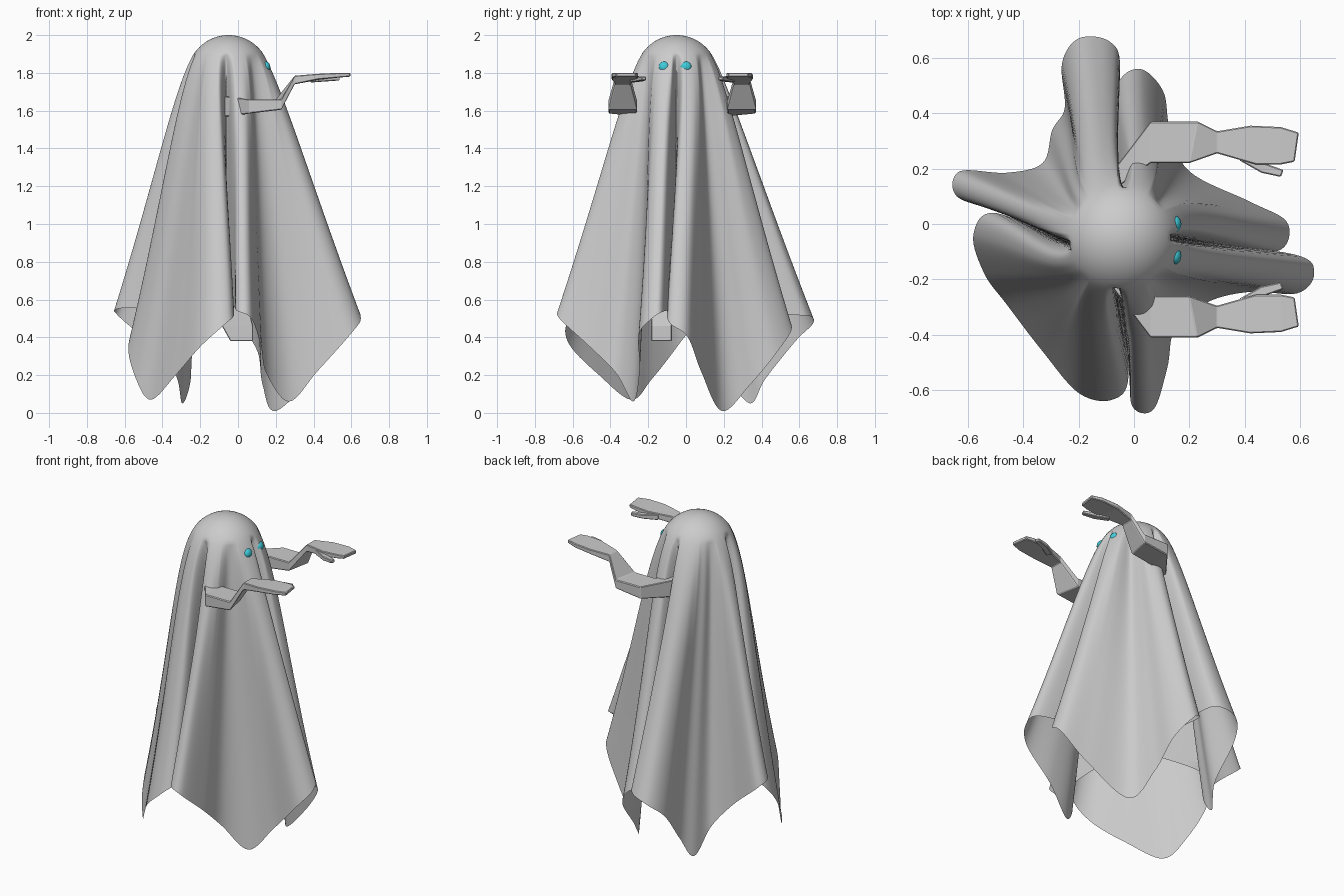
import bpy, bmesh, math
from mathutils import Vector as V

if "Cube" in bpy.data.objects:
    bpy.data.objects.remove(bpy.data.objects["Cube"])


def make(name, verts, faces, smooth=False):
    me = bpy.data.meshes.new(name)
    me.from_pydata(verts, [], faces)
    bm = bmesh.new()
    bm.from_mesh(me)
    bmesh.ops.recalc_face_normals(bm, faces=bm.faces)
    bm.to_mesh(me)
    bm.free()
    for p in me.polygons:
        p.use_smooth = smooth
    ob = bpy.data.objects.new(name, me)
    bpy.context.collection.objects.link(ob)
    return ob


# --- Draped sheet: hem loop (x, y, z), folds and corners in turn from +x ---
hem = [V(p) for p in (
    (.17, -.06, .54), (.45, -.10, .52), (.545, -.08, .47), (.55, .01, .40), (.42, .08, .22),
    (.20, .19, .01), (.13, .34, .15), (.105, .48, .32), (.02, .56, .45), (-.065, .49, .50),
    (-.09, .22, .55), (-.05, .56, .52), (-.09, .66, .51), (-.20, .67, .47), (-.26, .58, .38),
    (-.25, .42, .18), (-.295, .34, .05), (-.33, .22, .20), (-.46, .185, .36), (-.63, .19, .51),
    (-.64, .10, .55), (-.48, .04, .56), (-.22, -.08, .57), (-.50, .04, .49), (-.58, -.04, .36),
    (-.54, -.18, .18), (-.46, -.29, .07), (-.33, -.46, .20), (-.20, -.61, .35), (-.08, -.635, .46),
    (-.02, -.55, .52), (-.06, -.25, .57), (-.02, -.52, .56), (-.005, -.66, .54), (.07, -.67, .50),
    (.12, -.52, .36), (.15, -.37, .21), (.27, -.28, .06), (.42, -.245, .22), (.59, -.25, .41),
    (.65, -.18, .50), (.58, -.11, .54))]
HEAD = V((-.05, -.05, 1.78))
R, SUB, DOME, ROWS = .22, 8, 10, 44
n = len(hem)
N = n * SUB


def spline(k):
    i, t = k // SUB, (k % SUB) / SUB
    a, b, c, d = (hem[(i + j) % n] for j in (-1, 0, 1, 2))
    return .5 * (2 * b + (c - a) * t + (2 * a - 5 * b + 4 * c - d) * t * t
                 + (3 * b - a - 3 * c + d) * t ** 3)


columns = []
for k in range(N):
    ang = math.tau * k / N
    out = V((math.cos(ang), math.sin(ang), 0))
    col = []
    for j in range(1, DOME + 1):
        ph = math.radians(56) * j / DOME
        col.append(HEAD + R * (out * math.sin(ph) + V((0, 0, math.cos(ph)))))
    p0, p3 = col[-1], spline(k)
    # valleys turn straight down, ridges keep leaning outward
    reach = (p3 - HEAD).to_2d().length
    lean = max(-.3, min(1, (reach - .28) / .25))
    p1 = p0 + .2 * (out * math.cos(ph) * lean - V((0, 0, math.sin(ph))))
    p2 = p3.lerp(p0, .5)
    for j in range(1, ROWS + 1):
        t = j / ROWS
        s = 1 - t
        col.append(p0 * s ** 3 + p1 * 3 * s * s * t + p2 * 3 * s * t * t + p3 * t ** 3)
    columns.append(col)

L = DOME + ROWS
verts = [HEAD + V((0, 0, R))] + [p for col in columns for p in col]
faces = []
for k in range(N):
    a, b = 1 + k * L, 1 + ((k + 1) % N) * L
    faces.append((0, a, b))
    faces += [(a + j, a + j + 1, b + j + 1, b + j) for j in range(L - 1)]
make("draped_sheet", verts, faces, True)


# --- Low-poly loft of quads through sections of four corners ---
def loft(name, secs, bevel=.004):
    v = [p for s in secs for p in s]
    m = len(secs)
    f = [(0, 1, 2, 3), tuple(range(4 * m - 4, 4 * m))]
    for i in range(m - 1):
        for j in range(4):
            q = (j + 1) % 4
            f.append((4 * i + j, 4 * i + q, 4 * i + 4 + q, 4 * i + 4 + j))
    ob = make(name, v, f)
    mod = ob.modifiers.new("soft_edges", 'BEVEL')
    mod.width = bevel
    mod.segments = 1
    return ob


MID = -.02
# inner x, inner y, outer x, outer y, bottom z, top z
ARM = [(-.05, .14, -.10, .16, 1.565, 1.68), (.06, .22, .06, .37, 1.585, 1.66),
       (.20, .22, .23, .37, 1.605, 1.66), (.30, .255, .30, .335, 1.74, 1.785),
       (.44, .215, .42, .355, 1.765, 1.795), (.53, .215, .53, .35, 1.775, 1.80),
       (.58, .225, .595, .33, 1.78, 1.80)]
THUMB = [(.38, .23, .40, .26, 1.75, 1.785), (.46, .185, .47, .22, 1.755, 1.78),
         (.53, .17, .54, .195, 1.76, 1.78)]
# leg: z, x back, x front, half width
LEG = [(1.0, -.13, .03, .06), (.62, -.10, .04, .05), (.46, -.085, .08, .055), (.38, -.04, .08, .055)]

for side, sgn in (("back", 1), ("front", -1)):
    def my(y):
        return y if sgn > 0 else 2 * MID - y
    for part, data in (("arm", ARM), ("thumb", THUMB)):
        loft(f"{side}_{part}", [[V((xi, my(yi), b)), V((xo, my(yo), b)),
                                 V((xo, my(yo), t)), V((xi, my(yi), t))]
                                for xi, yi, xo, yo, b, t in data])
    y = my(.09)
    loft(f"{side}_leg", [[V((a, y - w, z)), V((b, y - w, z)), V((b, y + w, z)), V((a, y + w, z))]
                         for z, a, b, w in LEG])

# --- Hidden torso joining arms and legs ---
loft("torso", [[V((-.05 - d, MID - w, z)), V((-.05 + d, MID - w, z)),
                V((-.05 + d, MID + w, z)), V((-.05 - d, MID + w, z))]
               for z, d, w in ((.95, .08, .13), (1.2, .07, .10), (1.5, .09, .14), (1.66, .06, .11))])

# --- Eyes, mostly sunk into the sheet ---
teal = bpy.data.materials.new("teal")
teal.diffuse_color = (.05, .6, .7, 1)
teal.use_nodes = True
teal.node_tree.nodes["Principled BSDF"].inputs["Base Color"].default_value = teal.diffuse_color
for i, y in enumerate((-.115, .0)):
    bpy.ops.mesh.primitive_uv_sphere_add(segments=20, ring_count=12, radius=.03,
                                         location=(.147, y, 1.83))
    eye = bpy.context.object
    eye.name = f"eye_{i + 1}"
    eye.scale = (.8, 1, 1)
    eye.data.materials.append(teal)
    bpy.ops.object.shade_smooth()
